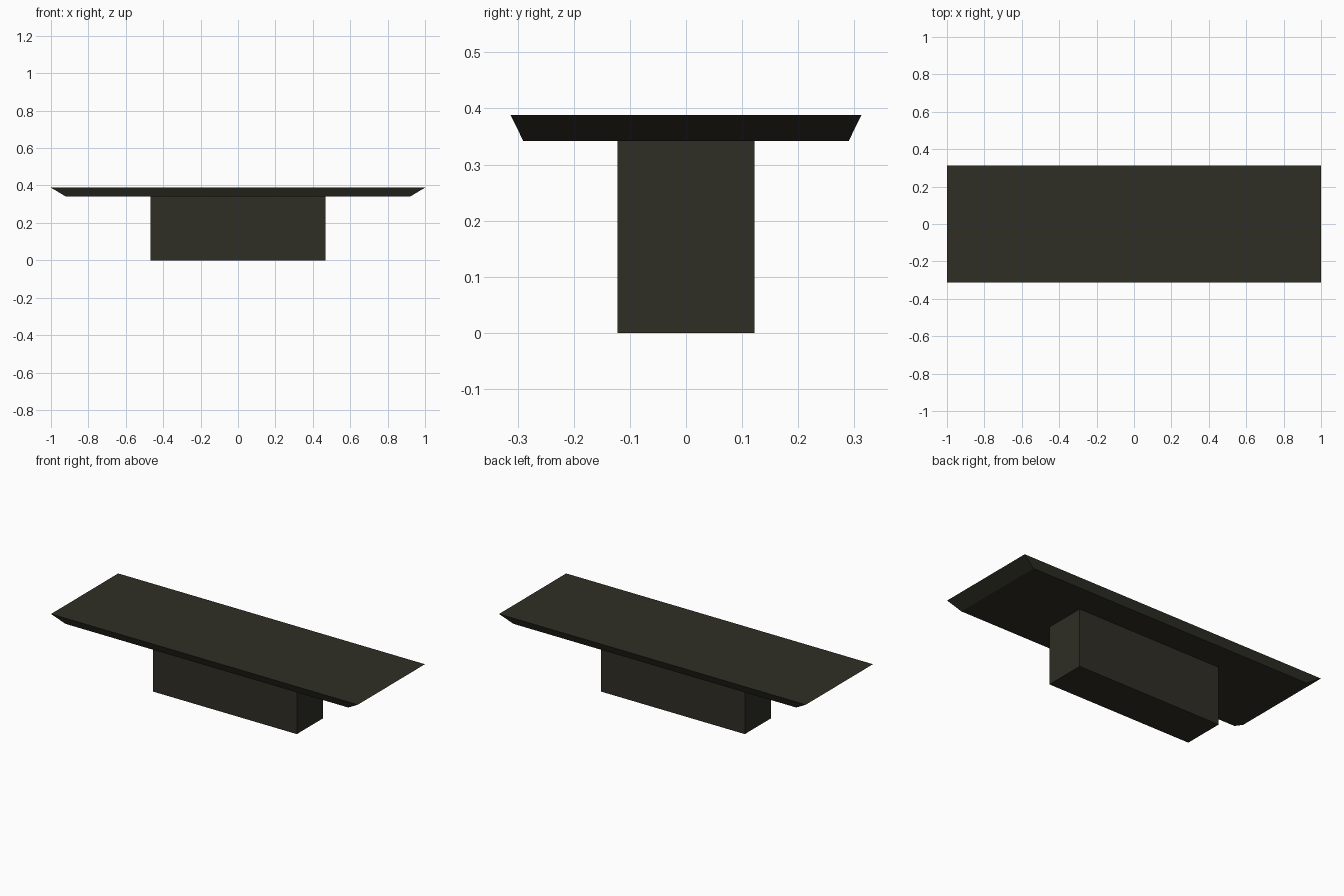
import bpy, bmesh

if "Cube" in bpy.data.objects:
    bpy.data.objects.remove(bpy.data.objects["Cube"])

dark = bpy.data.materials.new("dark olive wood")
dark.diffuse_color = (0.028, 0.027, 0.018, 1)
dark.use_nodes = True
dark.node_tree.nodes["Principled BSDF"].inputs["Base Color"].default_value = dark.diffuse_color


def tapered_box(name, lower, upper, z0, z1):
    """Box whose bottom and top have their own (x, y) half sizes."""
    bm = bmesh.new()
    bmesh.ops.create_cube(bm, size=2)
    for v in bm.verts:
        half = upper if v.co.z > 0 else lower
        v.co = (v.co.x * half[0], v.co.y * half[1], z1 if v.co.z > 0 else z0)
    mesh = bpy.data.meshes.new(name)
    bm.to_mesh(mesh)
    bm.free()
    mesh.materials.append(dark)
    obj = bpy.data.objects.new(name, mesh)
    bpy.context.collection.objects.link(obj)
    return obj


# Block pedestal
tapered_box("pedestal", (0.469, 0.122), (0.469, 0.122), 0, 0.342)
# Table top with undercut bevelled edges
tapered_box("table_top", (0.922, 0.29), (1.0, 0.3125), 0.342, 0.388)
